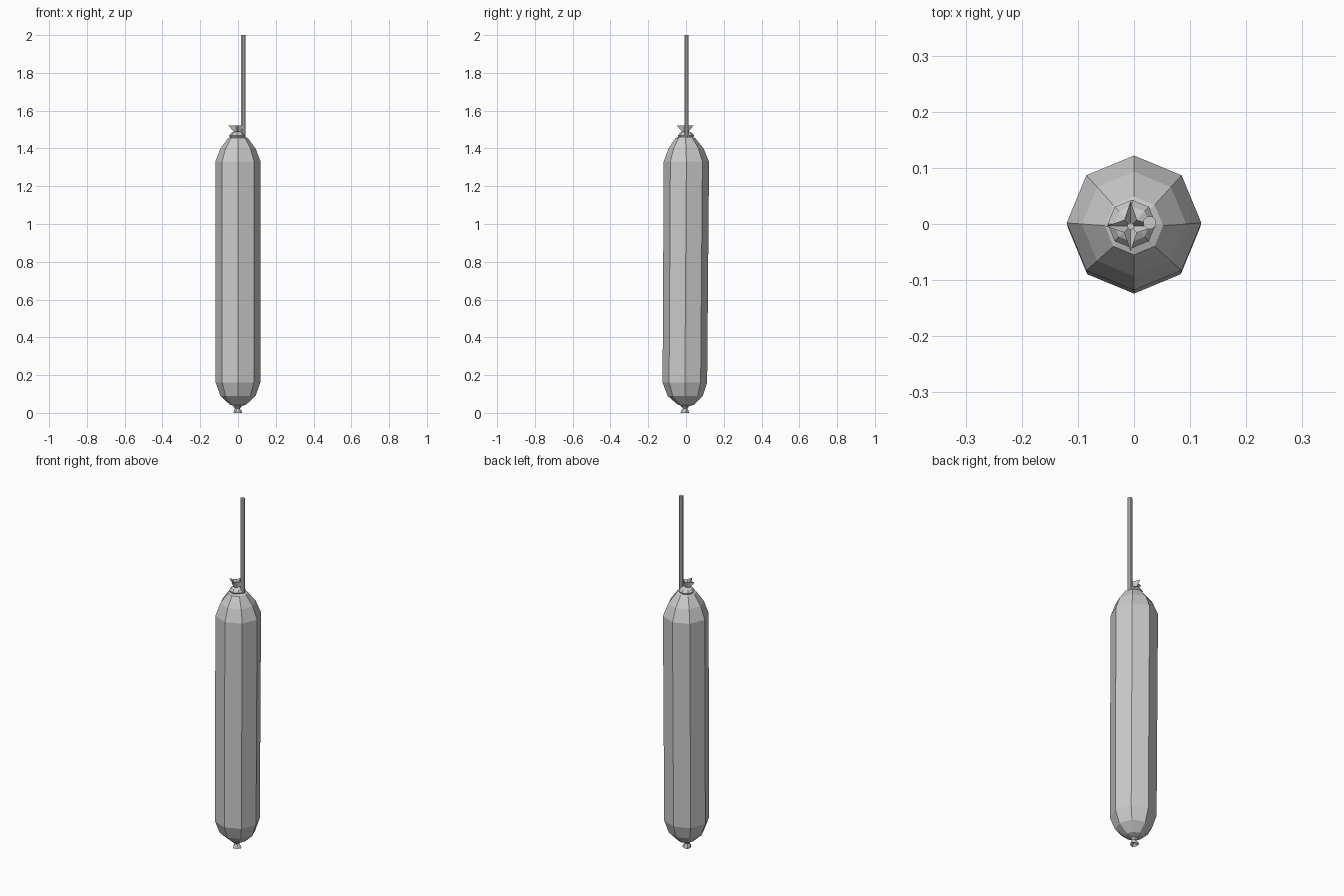
import bpy
import bmesh
from math import cos, sin, tau

cube = bpy.data.objects.get("Cube")
if cube:
    bpy.data.objects.remove(cube, do_unlink=True)

grey = bpy.data.materials.new("plain_grey")
grey.use_nodes = True
colour = (0.6, 0.6, 0.6, 1)
grey.diffuse_color = colour
grey.node_tree.nodes["Principled BSDF"].inputs["Base Color"].default_value = colour


def loft(name, rings, sides, centre=(0, 0), turn=0.0):
    """Closed flat-faced loft; each ring is (z, radius, alternate radius, y shift)."""
    bm = bmesh.new()
    loops = []
    for z, r_even, r_odd, dy in rings:
        loop = []
        for i in range(sides):
            r = r_odd if i % 2 else r_even
            a = tau * i / sides + turn
            loop.append(bm.verts.new((centre[0] + r * cos(a), centre[1] + dy + r * sin(a), z)))
        loops.append(loop)
    for low, high in zip(loops, loops[1:]):
        for i in range(sides):
            j = (i + 1) % sides
            bm.faces.new((low[i], low[j], high[j], high[i]))
    bm.faces.new(loops[0][::-1])
    bm.faces.new(loops[-1])
    bmesh.ops.recalc_face_normals(bm, faces=bm.faces)
    mesh = bpy.data.meshes.new(name)
    bm.to_mesh(mesh)
    bm.free()
    mesh.materials.append(grey)
    obj = bpy.data.objects.new(name, mesh)
    bpy.context.collection.objects.link(obj)
    return obj


# Long eight-sided casing with rounded ends
body = [(0.035, 0.015, 0.0), (0.045, 0.045, 0.0), (0.09, 0.093, -0.004),
        (0.16, 0.118, -0.006), (1.33, 0.12, 0.002), (1.4, 0.093, 0.0),
        (1.455, 0.052, -0.003), (1.462, 0.035, 0.0)]
loft("casing", [(z, r, r, dy) for z, r, dy in body], 8)

# Tied collar around the upper neck
loft("upper_tie", [(1.455, 0.036, 0.036, 0), (1.468, 0.043, 0.043, 0),
                   (1.482, 0.032, 0.032, 0), (1.49, 0.016, 0.016, 0)], 8, (-0.004, 0))

# Gathered, pointed ends of the casing, hollow in the middle
loft("upper_gather", [(1.475, 0.018, 0.018, 0), (1.49, 0.018, 0.015, 0),
                      (1.522, 0.045, 0.016, 0), (1.5, 0.006, 0.006, 0)],
     8, (-0.006, -0.004))
loft("lower_gather", [(0.012, 0.006, 0.006, 0), (0.0, 0.027, 0.02, 0),
                      (0.012, 0.022, 0.018, 0), (0.024, 0.013, 0.013, 0),
                      (0.034, 0.024, 0.02, 0), (0.043, 0.02, 0.02, 0)],
     6, (-0.004, -0.004), 0.2)

# Straight hanging cord beside the knot
loft("hanging_cord", [(1.455, 0.012, 0.012, 0), (2.0, 0.012, 0.012, 0)], 8, (0.028, 0.002), tau / 16)
